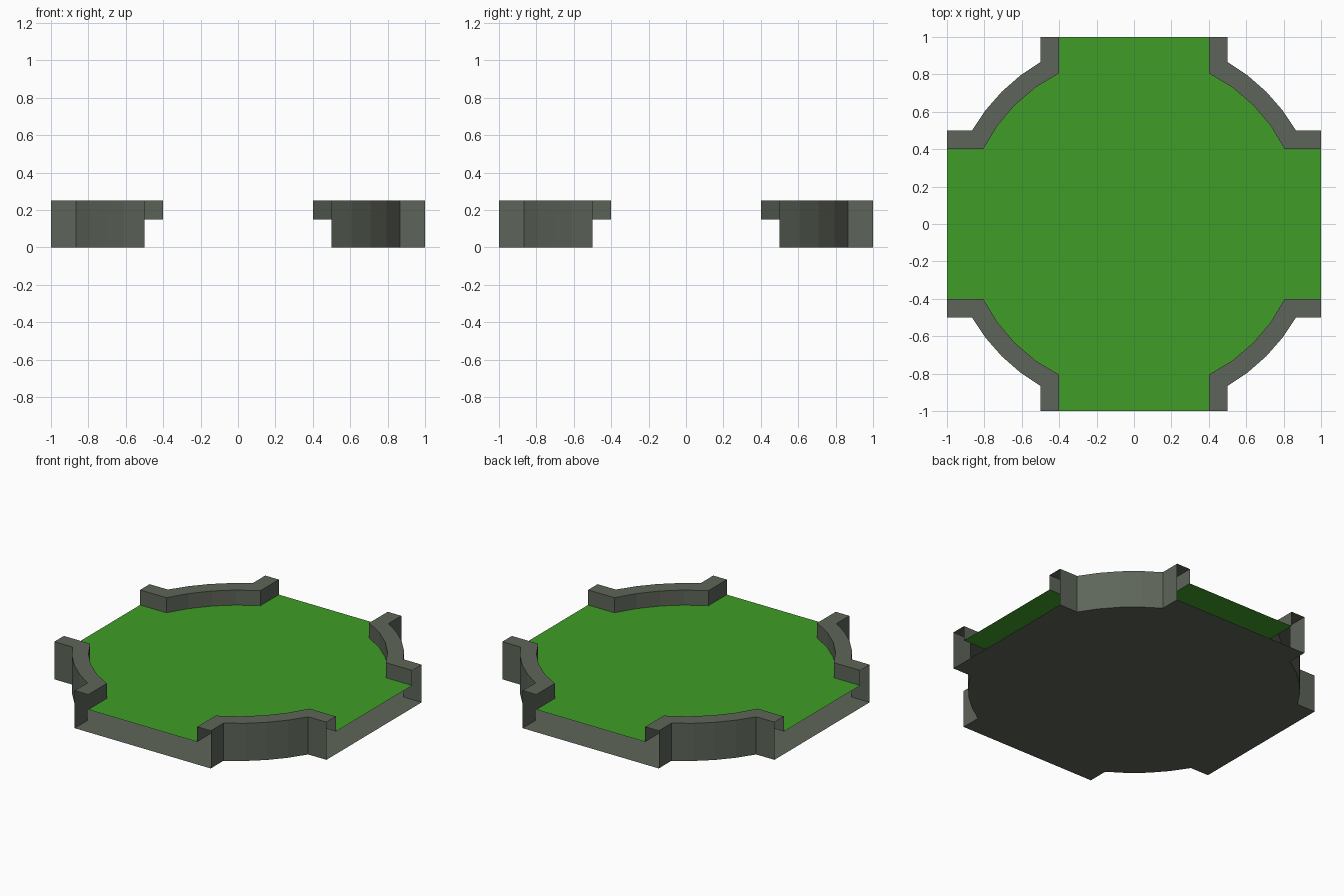
import bpy, math
from math import sin, cos, pi

if "Cube" in bpy.data.objects:
    bpy.data.objects.remove(bpy.data.objects["Cube"])

FLOOR_Z, TURF_Z, TOP_Z = 0.0, 0.15, 0.25
ARC_STEPS = 4


def material(name, color):
    m = bpy.data.materials.new(name)
    m.diffuse_color = color
    m.use_nodes = True
    m.node_tree.nodes["Principled BSDF"].inputs["Base Color"].default_value = m.diffuse_color
    return m


def quarter(half_gap, radius, turn):
    """Corner path: straight stub, arc, straight stub, turned by quarter turns."""
    a0 = math.asin(half_gap / radius)
    pts = [(1, half_gap)]
    for i in range(ARC_STEPS + 1):
        a = a0 + (pi / 2 - 2 * a0) * i / ARC_STEPS
        pts.append((radius * cos(a), radius * sin(a)))
    pts.append((half_gap, 1))
    for _ in range(turn):
        pts = [(-y, x) for x, y in pts]
    return pts


def add_object(name, verts, faces, mat):
    me = bpy.data.meshes.new(name)
    me.from_pydata(verts, [], faces)
    me.materials.append(mat)
    ob = bpy.data.objects.new(name, me)
    bpy.context.collection.objects.link(ob)
    return ob


def sheet(name, half_gap, radius, z, mat, up):
    """Flat cross-and-circle sheet."""
    verts = [(x, y, z) for t in range(4) for x, y in quarter(half_gap, radius, t)]
    order = list(range(len(verts)))
    add_object(name, verts, [order if up else order[::-1]], mat)


stone = material("stone", (0.11, 0.13, 0.10, 1))
green = material("turf_green", (0.05, 0.34, 0.02, 1))

# Base underside and raised green surface
sheet("base_floor", 0.5, 1.0, FLOOR_Z, stone, False)
sheet("green_surface", 0.4, 0.9, TURF_Z, green, True)

# Four corner walls, open at the tile ends
for t, label in enumerate(("back_right", "back_left", "front_left", "front_right")):
    outer, inner = quarter(0.5, 1.0, t), quarter(0.4, 0.9, t)
    verts, faces = [], []
    for o, i in zip(outer, inner):
        verts += [(*o, FLOOR_Z), (*o, TOP_Z), (*i, TOP_Z), (*i, TURF_Z)]
    for k in range(len(outer) - 1):
        a, b = 4 * k, 4 * k + 4
        faces += [(a + s, b + s, b + s + 1, a + s + 1) for s in range(3)]
    add_object("wall_" + label, verts, faces, stone)
